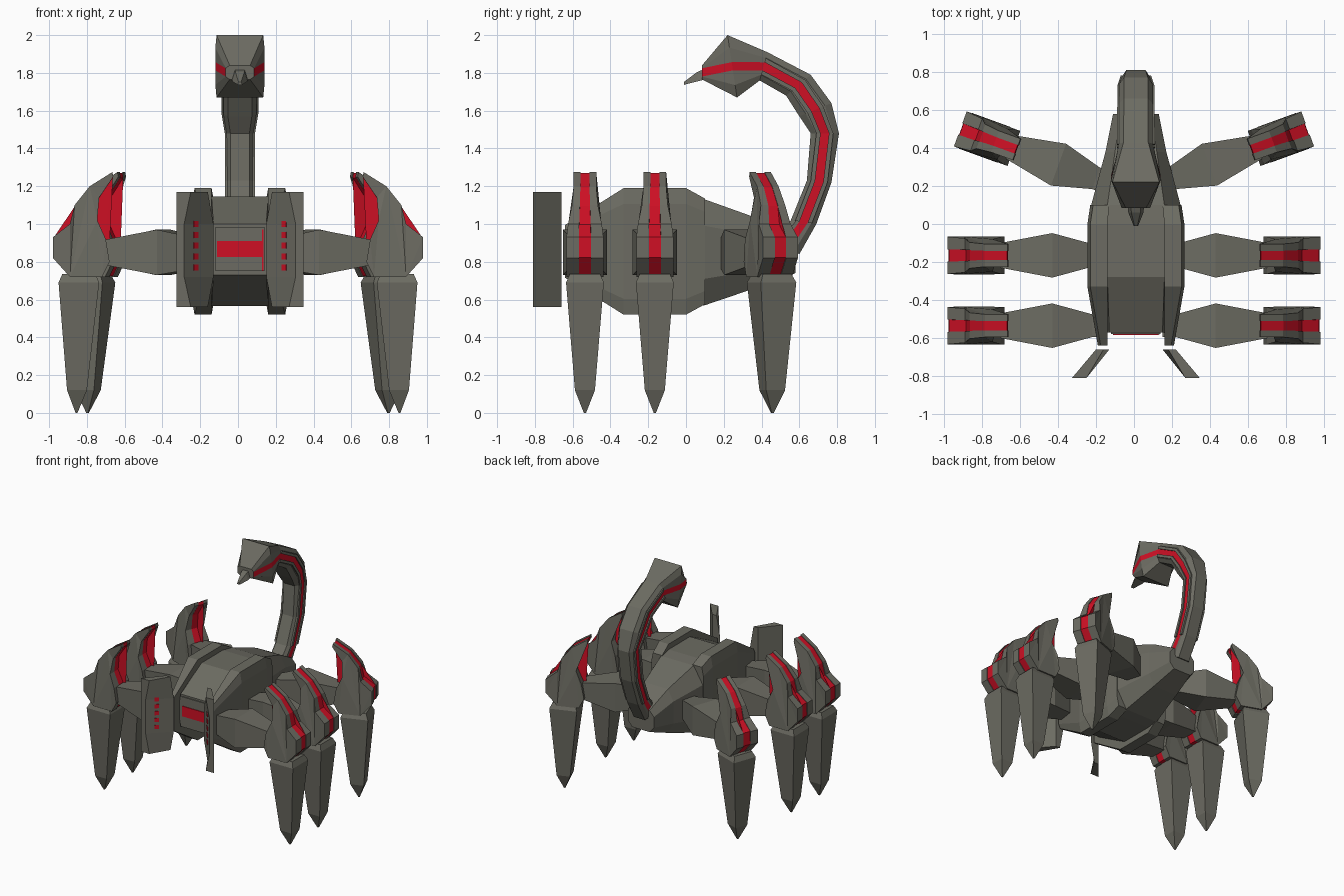
import bpy, bmesh, math
from mathutils import Vector, Matrix

if "Cube" in bpy.data.objects:
    bpy.data.objects.remove(bpy.data.objects["Cube"])


def material(name, color):
    m = bpy.data.materials.new(name)
    m.diffuse_color = (*color, 1)
    m.use_nodes = True
    m.node_tree.nodes["Principled BSDF"].inputs["Base Color"].default_value = m.diffuse_color
    return m


GREY = material("dark olive grey", (0.15, 0.148, 0.122))
RED = material("signal red", (0.62, 0.005, 0.018))
CX = 0.01    # centre line of the body
ZC = 0.855   # mid height of the body


def finish(name, bm, mats=(GREY,), rule=None, matrix=None):
    if matrix:
        bm.transform(matrix)
    bmesh.ops.recalc_face_normals(bm, faces=bm.faces)
    if rule:
        for f in bm.faces:
            f.material_index = rule(f)
    me = bpy.data.meshes.new(name)
    bm.to_mesh(me)
    bm.free()
    for m in mats:
        me.materials.append(m)
    ob = bpy.data.objects.new(name, me)
    bpy.context.collection.objects.link(ob)
    return ob


def loft(name, rings, red_sides=(), matrix=None):
    """Skin closed rings; sides listed in red_sides become red."""
    bm = bmesh.new()
    vs = [[bm.verts.new(p) for p in r] for r in rings]
    n = len(rings[0])
    for a, b in zip(vs, vs[1:]):
        for i in range(n):
            f = bm.faces.new((a[i], a[(i + 1) % n], b[(i + 1) % n], b[i]))
            f.material_index = 1 if i in red_sides else 0
    bm.faces.new(vs[0])
    bm.faces.new(vs[-1][::-1])
    return finish(name, bm, (GREY, RED) if red_sides else (GREY,), None, matrix)


def box(name, lo, hi, mat=GREY):
    rings = [[(lo[0], lo[1], z), (hi[0], lo[1], z), (hi[0], hi[1], z), (lo[0], hi[1], z)]
             for z in (lo[2], hi[2])]
    ob = loft(name, rings)
    ob.data.materials[0] = mat
    return ob


# Central hull: chamfered sections along y (y, half width, top half width, z low, z high)
def hull_ring(y, w, t, z0, z1):
    c = (z1 - z0) * 0.25
    pts = [(-t, z0), (t, z0), (w, z0 + c), (w, z1 - c), (t, z1), (-t, z1), (-w, z1 - c), (-w, z0 + c)]
    return [(CX + x, y, z) for x, z in pts]


loft("hull", [hull_ring(*s) for s in (
    (-0.57, 0.15, 0.14, 0.73, 1.0), (-0.28, 0.17, 0.15, 0.565, 1.145),
    (0.0, 0.22, 0.15, 0.565, 1.145), (0.1, 0.235, 0.15, 0.57, 1.13),
    (0.38, 0.16, 0.11, 0.665, 1.03), (0.58, 0.12, 0.08, 0.74, 0.92))])

# Armoured side rails around the hull (y, z half height, inner x, outer x)
RAIL = ((-0.64, 0.14, 0.15, 0.20), (-0.33, 0.335, 0.15, 0.255),
        (0.0, 0.335, 0.15, 0.255), (0.1, 0.28, 0.14, 0.24))
for s in (-1, 1):
    rings = []
    for y, h, xi, xo in RAIL:
        pts = [(xi, -h), (xo - 0.015, -h), (xo, -h * 0.75), (xo, h * 0.75), (xo - 0.015, h), (xi, h)]
        rings.append([(CX + s * x, y, ZC + z) for x, z in pts])
    loft("side_rail", rings)

    # Swept face shield, thinner in the middle
    rings = []
    for z, back, front in ((0.56, 0.17, 0.26), (0.72, 0.14, 0.295),
                           (1.0, 0.14, 0.295), (1.17, 0.17, 0.26)):
        rings.append([(CX + s * x, y, z) for x, y in
                      ((back, -0.66), (front, -0.81), (0.336, -0.81), (0.21, -0.66))])
    loft("face_shield", rings)

    # Five red lights on the inner shield face
    for i in range(5):
        z = 0.77 + i * 0.0575
        d = Vector((0.155, -0.15)).normalized()
        nrm = Vector((-0.15, -0.155)).normalized()
        mid = Vector((0.14, -0.66)) + d * 0.131
        rings = []
        for zz in (z - 0.016, z + 0.016):
            q = [mid - d * 0.017, mid + d * 0.017]
            q = [q[0] + nrm * 0.004, q[1] + nrm * 0.004, q[1] - nrm * 0.004, q[0] - nrm * 0.004]
            rings.append([(CX + s * p.x, p.y, zz) for p in q])
        loft("shield_light", rings).data.materials[0] = RED

# Front hatch with red band
box("hatch", (-0.12, -0.578, 0.75), (0.14, -0.565, 0.985))
box("hatch_band", (-0.11, -0.583, 0.825), (0.13, -0.575, 0.91), RED)
box("hatch_edge", (0.126, -0.582, 0.75), (0.135, -0.575, 0.97), RED)

# Tail and head: outer (y, z), inner (y, z), half width
TAIL = (((0.60, 0.84), (0.46, 0.91), 0.07), ((0.69, 1.0), (0.555, 1.02), 0.07),
        ((0.77, 1.22), (0.64, 1.23), 0.07), ((0.81, 1.48), (0.66, 1.48), 0.07),
        ((0.77, 1.64), (0.60, 1.57), 0.088), ((0.66, 1.79), (0.53, 1.68), 0.088),
        ((0.43, 1.91), (0.39, 1.76), 0.09), ((0.22, 2.0), (0.27, 1.67), 0.13),
        ((0.085, 1.84), (0.085, 1.765), 0.075))
rings = []
for k, (o, i, w) in enumerate(TAIL):
    o, i = Vector(o), Vector(i)
    mid, half = (o + i) / 2, (o - i) / 2
    edge = 0.95 if k == 7 else 0.72
    r = 0.022 / half.length
    side = [(1, edge), (0.6, 1), (r, 1.0), (-r, 1.0), (-0.6, 1), (-1, edge)]
    pts = [(u, x) for u, x in side] + [(u, -x) for u, x in side[::-1]]
    rings.append([(CX + x * w, *(mid + half * u)) for u, x in pts])
loft("tail", rings, (2, 8))

# Raised lips beside the red tail stripe
for s in (-1, 1):
    for sgn in (-1, 1):
        lip = []
        for o, i, w in TAIL[1:7]:
            o, i = Vector(o), Vector(i)
            mid, n = (o + i) / 2, (o - i).normalized() * sgn
            a, b = mid + n * 0.022, mid + n * 0.045
            lip.append([(CX + s * (w - 0.01), *a), (CX + s * (w + 0.01), *a),
                        (CX + s * (w + 0.01), *b), (CX + s * (w - 0.01), *b)])
        loft("tail_lip", lip)

# Stinger
loft("stinger", [[(CX + x * w, y, z + v * h) for x, v in ((-1, -1), (1, -1), (0.6, 1), (-0.6, 1))]
                 for y, z, w, h in ((0.12, 1.80, 0.045, 0.03), (0.06, 1.78, 0.04, 0.025),
                                    (-0.01, 1.745, 0.012, 0.008))])

# Legs, built along local x, then turned and mirrored into place
CLAW = ((0.72, 0.72), (0.89, 0.72), (0.98, 0.82), (0.98, 0.93), (0.89, 1.0), (0.865, 1.1),
        (0.785, 1.2), (0.665, 1.275), (0.66, 1.25), (0.735, 1.14), (0.745, 1.02),
        (0.70, 0.92), (0.68, 0.80))


def slab(name, s0, s1, matrix, mat, shrink=0.0):
    """Extrude the claw outline between two side offsets given as functions of height."""
    c = Vector((0.82, 0.95))
    bm = bmesh.new()
    pts = [Vector(p) + (c - Vector(p)).normalized() * shrink for p in CLAW]
    a = [bm.verts.new((p.x, s0(p.y), p.y)) for p in pts]
    b = [bm.verts.new((p.x, s1(p.y), p.y)) for p in pts]
    n = len(pts)
    for i in range(n):
        bm.faces.new((a[i], a[(i + 1) % n], b[(i + 1) % n], b[i]))
    bmesh.ops.triangulate(bm, faces=[bm.faces.new(a), bm.faces.new(b[::-1])])
    down = (lambda f: int(f.normal.z < -0.9)) if mat is RED else None
    finish(name, bm, (mat, GREY), down, matrix)


def flank(z):
    return 0.06 + 0.038 * min(1, max(0, (1.14 - z) / 0.18))


def core(z):
    return 0.024 + 0.008 * min(1, max(0, (1.2 - z) / 0.25))


def rect(x0, x1, h, z0, z1):
    return [(x0, -h, z0), (x0, h, z0), (x1, h, z1), (x1, -h, z1)]


def leg(pos, turn, side):
    m = (Matrix.Diagonal((side, 1, 1, 1)) @ Matrix.Translation((pos[0], pos[1], 0))
         @ Matrix.Rotation(math.radians(turn), 4, 'Z'))
    # upper arm
    loft("upper_arm", [rect(x, x, h, z0, z1) for x, h, z0, z1 in (
        (0.15, 0.06, 0.77, 0.92), (0.22, 0.06, 0.765, 0.925),
        (0.43, 0.117, 0.73, 0.97), (0.74, 0.058, 0.79, 0.91))], (), m)
    # joint with upturned claw: red core between two grey flanks
    slab("claw_core", lambda z: -core(z), core, m, RED, 0.006)
    for s in (-1, 1):
        slab("claw_flank", lambda z: s * core(z), lambda z: s * flank(z), m, GREY)
    # tapered shin ending in a point
    loft("shin", [[(x0, -h, z), (x1, -h, z), (x1, h, z), (x0, h, z)] for z, x0, x1, h in (
        (0.735, 0.755, 0.93, 0.08), (0.69, 0.735, 0.95, 0.10),
        (0.12, 0.80, 0.905, 0.053), (0.0, 0.85, 0.86, 0.006))], (), m)


for side in (-1, 1):
    leg((0, -0.535), 0, side)
    leg((0, -0.165), 0, side)
    leg((-0.007, 0.165), 20, side)
